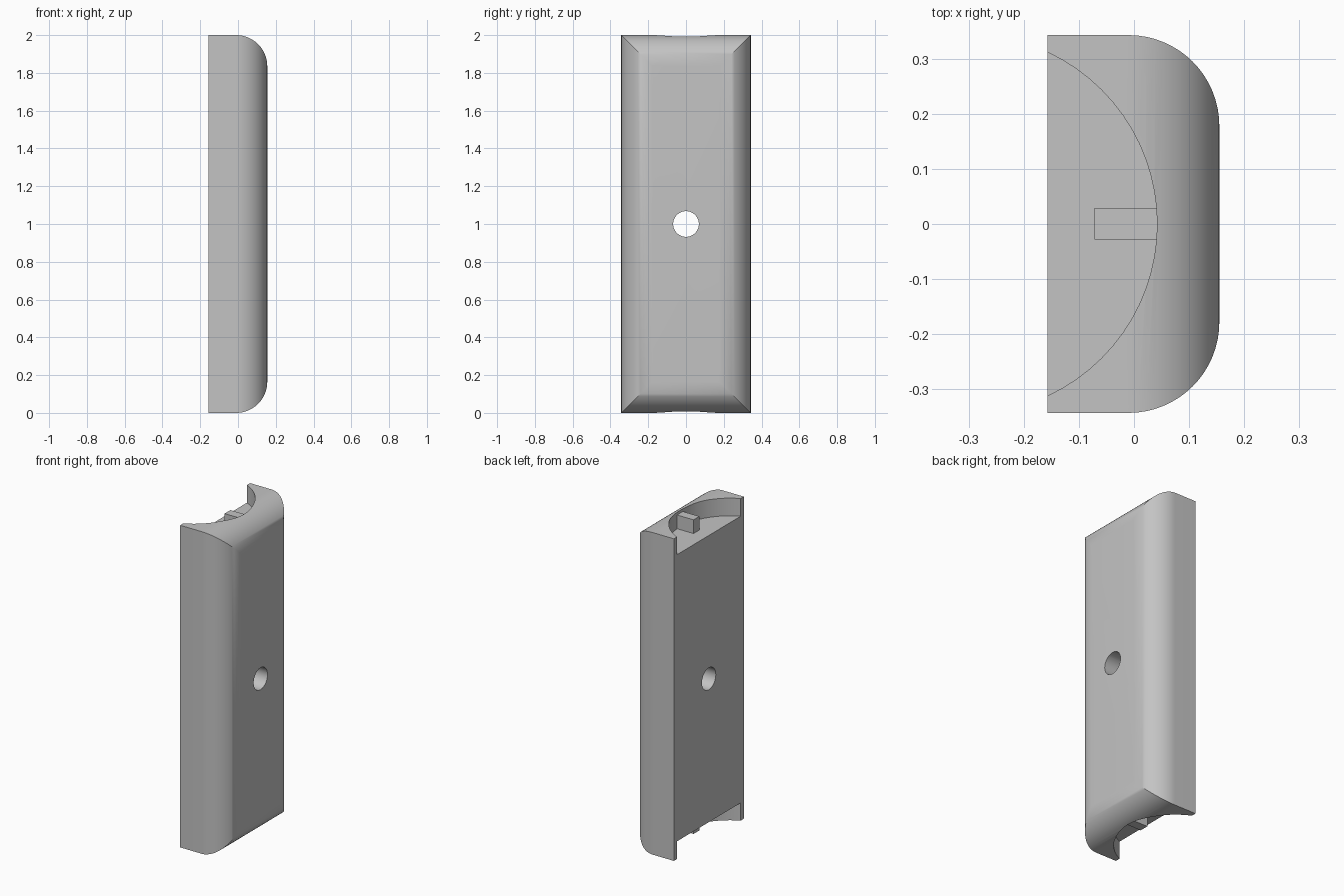
import bpy, bmesh
from math import sin, cos, pi, radians
from mathutils import Vector

cube = bpy.data.objects.get("Cube")
if cube:
    bpy.data.objects.remove(cube, do_unlink=True)

grey = bpy.data.materials.new("light_grey")
grey.use_nodes = True
grey.diffuse_color = (0.55, 0.55, 0.55, 1)
grey.node_tree.nodes["Principled BSDF"].inputs["Base Color"].default_value = grey.diffuse_color

BACK, FACE, HALF_W, HEIGHT = -0.157, 0.155, 0.343, 2.0
FILLET, DEPTH = 0.165, 0.11


def prism(name, points, direction):
    """Extrude a closed loop of 3D points along a direction."""
    bm = bmesh.new()
    face = bm.faces.new([bm.verts.new(p) for p in points])
    new = bmesh.ops.extrude_face_region(bm, geom=[face])["geom"]
    verts = [g for g in new if isinstance(g, bmesh.types.BMVert)]
    bmesh.ops.translate(bm, verts=verts, vec=Vector(direction))
    bmesh.ops.recalc_face_normals(bm, faces=bm.faces)
    mesh = bpy.data.meshes.new(name)
    bm.to_mesh(mesh)
    bm.free()
    mesh.materials.append(grey)
    obj = bpy.data.objects.new(name, mesh)
    bpy.context.collection.objects.link(obj)
    return obj


def rounded_section(half, back, steps=16):
    """Flat-backed section with both front corners rounded: (x, across)."""
    arc = [(FACE - FILLET + FILLET * sin(a), half - FILLET + FILLET * cos(a))
           for a in [pi / 2 * i / steps for i in range(steps + 1)]]
    upper = [(back, half)] + arc
    return upper + [(x, -s) for x, s in reversed(upper)]


def circle(radius, n):
    return [(radius * cos(2 * pi * i / n), radius * sin(2 * pi * i / n)) for i in range(n)]


def combine(target, cutter, operation):
    mod = target.modifiers.new(operation.lower(), "BOOLEAN")
    mod.object, mod.operation, mod.solver = cutter, operation, "EXACT"
    bpy.context.view_layer.objects.active = target
    bpy.ops.object.modifier_apply(modifier=mod.name)
    bpy.data.objects.remove(cutter, do_unlink=True)


# Body: rounded plan section crossed with rounded side section
body = prism("body", [(x, y, -0.1) for x, y in rounded_section(HALF_W, BACK)],
             (0, 0, HEIGHT + 0.2))
side = prism("side_profile", [(x, -0.5, 1 + s) for x, s in rounded_section(1, BACK - 0.1)],
             (0, 1, 0))
combine(body, side, "INTERSECT")

# Curved recess at each end
for z in (HEIGHT - DEPTH, DEPTH - 0.5):
    recess = prism("recess", [(x - 0.302, y, z) for x, y in circle(0.344, 72)], (0, 0, 0.5))
    combine(body, recess, "DIFFERENCE")

# Through hole
hole = prism("hole", [(-0.5, y, 1 + z) for y, z in circle(0.068, 48)], (1, 0, 0))
combine(body, hole, "DIFFERENCE")

bpy.ops.object.select_all(action="DESELECT")
body.select_set(True)
bpy.context.view_layer.objects.active = body
bpy.ops.object.shade_smooth_by_angle(angle=radians(30))

# Small lug standing in each recess
for name, z in (("top_lug", HEIGHT - DEPTH - 0.02), ("bottom_lug", DEPTH + 0.02)):
    rise = 0.105 if z > 1 else -0.105
    prism(name, [(-0.072, -0.028, z), (0.05, -0.028, z), (0.05, 0.029, z), (-0.072, 0.029, z)],
          (0, 0, rise))
